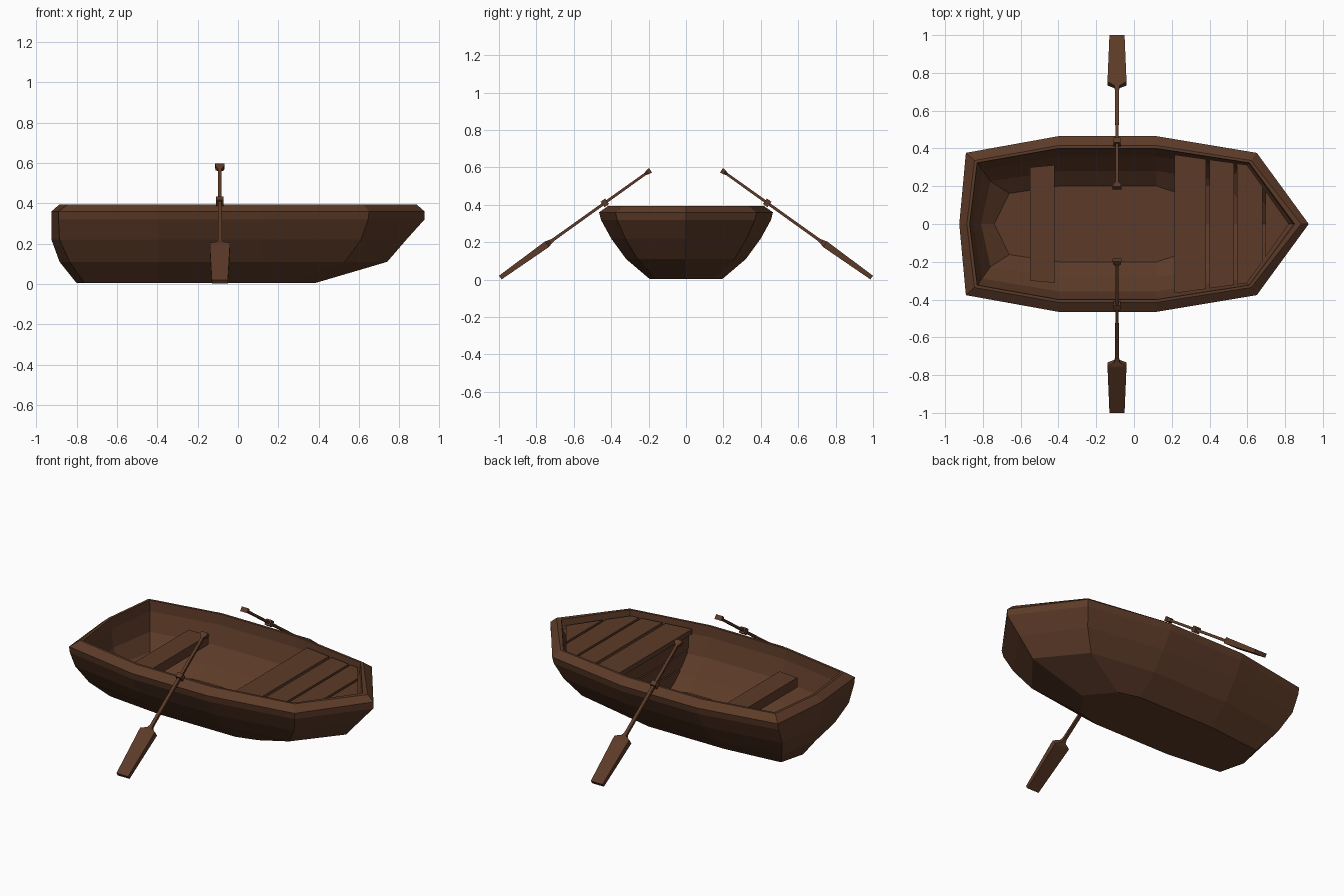
import bpy, bmesh, math
from mathutils import Vector

if "Cube" in bpy.data.objects:
    bpy.data.objects.remove(bpy.data.objects["Cube"])

wood = bpy.data.materials.new("dark_wood")
wood.diffuse_color = (0.108, 0.043, 0.021, 1)
wood.use_nodes = True
wood.node_tree.nodes["Principled BSDF"].inputs["Base Color"].default_value = wood.diffuse_color


def loft(name, rings):
    """Skin a list of equal-length point rings into a flat-shaded solid."""
    bm = bmesh.new()
    loops = [[bm.verts.new(p) for p in r] for r in rings]
    n = len(loops[0])
    for a, b in zip(loops, loops[1:]):
        for i in range(n):
            j = (i + 1) % n
            bm.faces.new((a[i], a[j], b[j], b[i]))
    bm.faces.new(loops[0])
    bm.faces.new(loops[-1])
    bmesh.ops.recalc_face_normals(bm, faces=bm.faces)
    me = bpy.data.meshes.new(name)
    bm.to_mesh(me)
    bm.free()
    me.materials.append(wood)
    ob = bpy.data.objects.new(name, me)
    bpy.context.collection.objects.link(ob)
    return ob


def mirrored(half):
    """Half outline (y >= 0) running stern to bow, closed over the -y side."""
    return half + [(x, -y) for x, y in reversed(half) if y > 1e-4]


def slab(name, half, z0, z1):
    pts = mirrored(half)
    return loft(name, [[(x, y, z) for x, y in pts] for z in (z0, z1)])


# Hull: z, stern, stern corner, bow corner, bow tip, half width.
# Runs up the outside, over the sloping gunwale and down to the floor.
sections = [
    (0.004, -0.80, -0.76, 0.25, 0.38, 0.195),
    (0.11, -0.885, -0.835, 0.53, 0.74, 0.32),
    (0.22, -0.925, -0.885, 0.61, 0.835, 0.40),
    (0.32, -0.925, -0.89, 0.645, 0.925, 0.455),
    (0.36, -0.925, -0.89, 0.65, 0.925, 0.465),
    (0.395, -0.885, -0.845, 0.62, 0.885, 0.415),
    (0.395, -0.87, -0.83, 0.61, 0.85, 0.40),
    (0.33, -0.865, -0.825, 0.605, 0.84, 0.395),
    (0.22, -0.85, -0.805, 0.57, 0.76, 0.357),
    (0.13, -0.81, -0.76, 0.48, 0.65, 0.28),
    (0.06, -0.74, -0.66, 0.24, 0.36, 0.20),
]
rings = []
for z, stern, sc, bc, bow, w in sections:
    half = [(stern, 0), (sc, 0.81 * w), (-0.40, w), (0.12, w), (bc, 0.81 * w), (bow, 0)]
    rings.append([(x, y, z) for x, y in mirrored(half)])
loft("hull", rings)

# Stern seat
slab("stern_seat", [(-0.55, 0.30), (-0.42, 0.312)], 0.235, 0.295)


# Bow deck planks, cut to the inside of the gunwale
def edge(x):
    return max(0, min(0.38 - 0.14 * (x - 0.12), (0.82 - x) * 1.42))


for k, (x0, x1) in enumerate([(0.215, 0.38), (0.40, 0.53), (0.545, 0.68), (0.695, 0.82)]):
    xs = [x0] + ([0.597] if x0 < 0.597 < x1 else []) + [x1]
    slab(f"deck_plank_{k + 1}", [(x, edge(x)) for x in xs], 0.335, 0.365)


# Bulkhead boards closing the space below the deck
def inner_width(z):
    return 0.20 + (z - 0.06) * 1.14 if z < 0.13 else min(0.28 + (z - 0.13) * 0.86, 0.355)


for k in range(3):
    z0 = 0.06 + k * 0.092
    z1 = z0 + 0.084
    a, b = inner_width(z0), inner_width(z1)
    quad = [(-a, z0), (a, z0), (b, z1), (-b, z1)]
    loft(f"bulkhead_board_{k + 1}", [[(x, y, z) for y, z in quad] for x in (0.23, 0.25)])


# Oars and oarlocks, lofted along the sloping shaft: distance, half width, half thickness
def along_oar(name, side, stations):
    start, end = Vector((-0.09, 0.19, 0.585)), Vector((-0.09, 0.993, 0.011))
    d = (end - start).normalized()
    up = Vector((0, -d.z, d.y))
    out = []
    for t, w, h in stations:
        c = start + d * t
        ring = [c + Vector((sx * w, 0, 0)) + up * (sy * h)
                for sx, sy in ((-1, -1), (1, -1), (1, 1), (-1, 1))]
        out.append([(p.x, side * p.y, p.z) for p in ring])
    loft(name, out)


oar = [(0, 0.023, 0.014), (0.02, 0.021, 0.012), (0.035, 0.008, 0.007),
       (0.64, 0.010, 0.008), (0.66, 0.015, 0.012), (0.68, 0.05, 0.018),
       (0.695, 0.05, 0.018), (0.987, 0.04, 0.012)]
lock = [(0.285, 0.018, 0.018), (0.315, 0.018, 0.018)]
for side, label in ((1, "left"), (-1, "right")):
    along_oar(f"{label}_oar", side, oar)
    along_oar(f"{label}_oarlock", side, lock)
